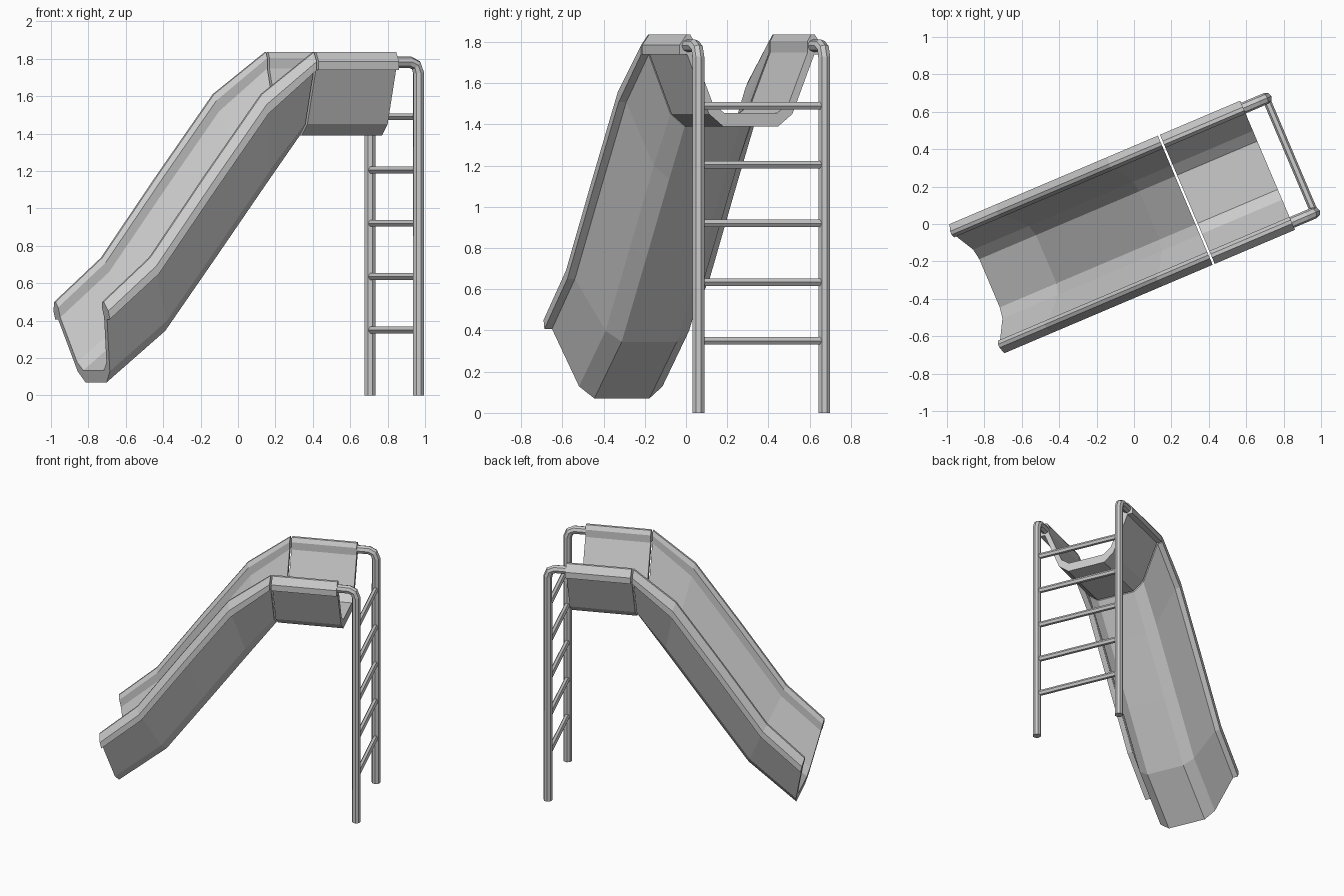
import bpy, bmesh, math

if "Cube" in bpy.data.objects:
    bpy.data.objects.remove(bpy.data.objects["Cube"])

ANGLE = math.radians(23)
C, S = math.cos(ANGLE), math.sin(ANGLE)
V0 = 0.01


def place(u, v, z):
    """Slide frame (u along, v across) to world."""
    v += V0
    return (u * C - v * S, u * S + v * C, z)


# Half cross-section: (half width, depth below rim top), outer bottom up over the rim to inner floor
HALF = [(0.145, 0.44), (0.22, 0.38), (0.335, 0.095), (0.375, 0.095), (0.375, 0.05),
        (0.338, 0.0), (0.318, 0.0), (0.30, 0.03), (0.30, 0.085), (0.20, 0.33), (0.14, 0.375)]
SECTION = HALF + [(-w, d) for w, d in reversed(HALF)]


def trough(name, stations):
    """Loft the trough section; each station is rim (u, z) then underside (u, z)."""
    bm = bmesh.new()
    rings = []
    for ut, zt, ub, zb in stations:
        ring = []
        for w, d in SECTION:
            t = d / 0.44
            ring.append(bm.verts.new(place(ut + (ub - ut) * t, w, zt + (zb - zt) * t)))
        rings.append(ring)
    n = len(SECTION)
    for a, b in zip(rings, rings[1:]):
        for i in range(n):
            j = (i + 1) % n
            bm.faces.new((a[i], a[j], b[j], b[i]))
    # end caps: mirrored strips joining outer and inner skins
    bm.faces.new(rings[0])
    bm.faces.new(rings[-1][::-1])
    bmesh.ops.recalc_face_normals(bm, faces=bm.faces)
    me = bpy.data.meshes.new(name)
    bm.to_mesh(me)
    bm.free()
    bpy.context.collection.objects.link(bpy.data.objects.new(name, me))


def tube(name, points, radius, res):
    """Faceted capped tube along slide-frame points."""
    cu = bpy.data.curves.new(name, 'CURVE')
    cu.dimensions = '3D'
    cu.bevel_depth = radius
    cu.bevel_resolution = res
    cu.use_fill_caps = True
    sp = cu.splines.new('POLY')
    sp.points.add(len(points) - 1)
    sp.use_smooth = False
    for p, q in zip(sp.points, points):
        p.co = (*place(*q), 1)
    ob = bpy.data.objects.new(name, cu)
    bpy.context.collection.objects.link(ob)
    bpy.ops.object.select_all(action='DESELECT')
    ob.select_set(True)
    bpy.context.view_layer.objects.active = ob
    bpy.ops.object.convert(target='MESH')


# Sloping chute
trough("chute", [(-0.92, 0.50, -0.82, 0.07), (-0.65, 0.735, -0.48, 0.345),
                 (-0.324, 1.18, -0.18, 0.745), (0.0, 1.61, 0.11, 1.135),
                 (0.302, 1.835, 0.302, 1.39)])

# Top platform
trough("platform", [(0.314, 1.835, 0.314, 1.39), (0.78, 1.835, 0.78, 1.39)])

# Ladder posts bending into the rim
for side, label in ((-1, "right"), (1, "left")):
    v = side * 0.332
    tube(f"ladder_post_{label}",
         [(0.75, v, 1.782), (0.862, v, 1.782), (0.898, v, 1.765), (0.912, v, 1.725), (0.912, v, 0)],
         0.031, 2)

# Rungs
for i in range(5):
    z = 0.35 + i * 0.285
    tube(f"ladder_rung_{i + 1}", [(0.912, -0.32, z), (0.912, 0.32, z)], 0.021, 1)
